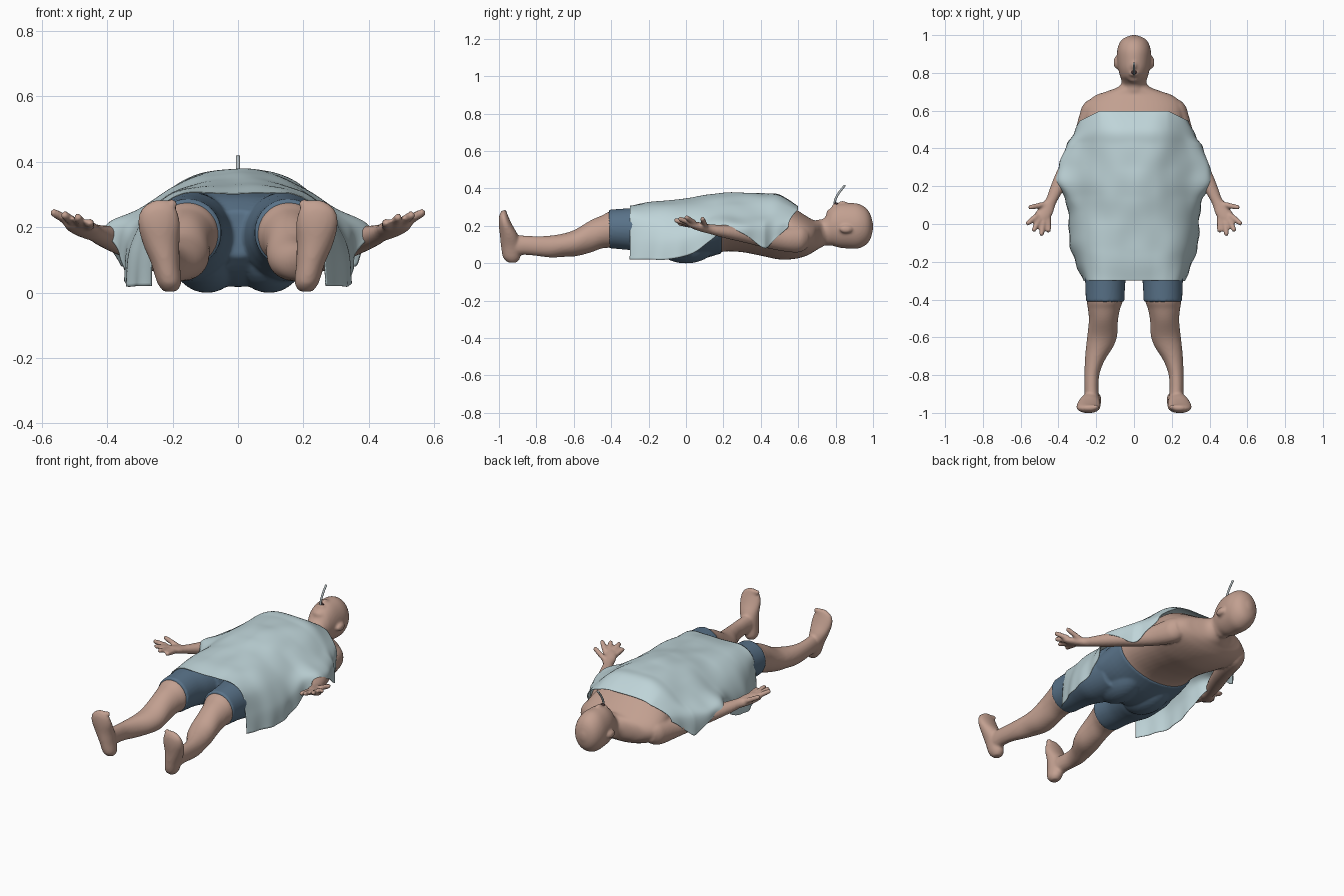
import bpy, bmesh, math
from mathutils import Vector, Matrix, noise

Y, Z = Vector((0, 1, 0)), Vector((0, 0, 1))


def material(name, rgb):
    m = bpy.data.materials.new(name)
    m.diffuse_color = (*rgb, 1)
    return m


skin = material("skin", (0.54, 0.35, 0.28))
cloth = material("pale_cloth", (0.52, 0.66, 0.69))
navy = material("blue_cloth", (0.10, 0.17, 0.25))
grey = material("tube_grey", (0.45, 0.50, 0.52))
dark = material("dark", (0.06, 0.03, 0.03))


def spline(keys, n):
    """Catmull-Rom through tuples, n samples per span."""
    out = []
    for i in range(len(keys) - 1):
        q = [keys[max(i - 1, 0)], keys[i], keys[i + 1], keys[min(i + 2, len(keys) - 1)]]
        for k in range(n):
            t = k / n
            out.append(tuple(
                0.5 * (2 * b + (c - a) * t + (2 * a - 5 * b + 4 * c - d) * t * t
                       + (3 * b - a - 3 * c + d) * t ** 3)
                for a, b, c, d in zip(*q)))
    out.append(tuple(keys[-1]))
    return out


def loft(bm, keys, d=Y, side=1, seg=32, n=4):
    """Closed tube of ellipses; keys are (x, y, z, r1, r2)."""
    d = d.normalized()
    u = d.cross(Z if abs(d.z) < 0.9 else Y).normalized()
    v = d.cross(u)
    rings = []
    for x, y, z, r1, r2 in spline(keys, n):
        ring = []
        for k in range(seg):
            a = 2 * math.pi * k / seg
            p = Vector((x, y, z)) + u * max(r1, .002) * math.cos(a) + v * max(r2, .002) * math.sin(a)
            ring.append(bm.verts.new((p.x * side, p.y, p.z)))
        rings.append(ring)
    for a, b in zip(rings, rings[1:]):
        for k in range(seg):
            j = (k + 1) % seg
            bm.faces.new((a[k], a[j], b[j], b[k]))
    bm.faces.new(rings[0])
    bm.faces.new(rings[-1])


def rod(bm, p, q, r, side):
    p, q = Vector(p), Vector(q)
    stops = ((0, .6), (.1, 1), (.5, .95), (.9, .85), (1, .45))
    loft(bm, [(*p.lerp(q, t), r * s, r * s) for t, s in stops], q - p, side, 12, 2)


def ball(bm, c, r):
    bmesh.ops.create_uvsphere(bm, u_segments=24, v_segments=16, radius=1,
                              matrix=Matrix.Translation(c) @ Matrix.Diagonal((*r, 1)))


def finish(name, bm, mat, voxel=0, smooth=0):
    bmesh.ops.recalc_face_normals(bm, faces=bm.faces)
    for f in bm.faces:
        f.smooth = True
    me = bpy.data.meshes.new(name)
    bm.to_mesh(me)
    bm.free()
    me.materials.append(mat)
    ob = bpy.data.objects.new(name, me)
    bpy.context.collection.objects.link(ob)
    if voxel:
        m = ob.modifiers.new("fuse", 'REMESH')
        m.mode, m.voxel_size, m.use_smooth_shade = 'VOXEL', voxel, True
        m = ob.modifiers.new("soften", 'SMOOTH')
        m.factor, m.iterations = 0.5, smooth
    return ob


# Body: torso, head, then mirrored arms and legs fused together
bm = bmesh.new()
loft(bm, [(0, .755, .165, .06, .06), (0, .725, .157, .085, .072), (0, .70, .15, .15, .078),
          (0, .68, .145, .205, .086), (0, .64, .146, .25, .108), (0, .58, .158, .262, .135),
          (0, .50, .180, .25, .160), (0, .40, .196, .238, .156), (0, .30, .207, .24, .148),
          (0, .20, .21, .25, .148), (0, .10, .18, .25, .145), (0, 0, .165, .24, .135)], seg=48)
loft(bm, [(0, .70, .162, .072, .07), (0, .735, .168, .066, .07), (0, .76, .182, .066, .09),
          (0, .78, .197, .073, .103), (0, .82, .201, .083, .118), (0, .87, .2, .089, .122),
          (0, .92, .198, .089, .12), (0, .96, .197, .076, .1), (0, .985, .195, .052, .068),
          (0, 1.0, .195, .012, .015)], seg=40)
ball(bm, (0, .838, .316), (.014, .026, .018))     # nose
ball(bm, (0, .797, .304), (.026, .016, .016))     # lips
ball(bm, (0, .77, .265), (.034, .02, .024))       # chin
for s in (1, -1):
    ball(bm, (s * .094, .855, .182), (.014, .034, .022))   # ear
    # arm and palm
    loft(bm, [(.205, .655, .135, .04, .045), (.215, .625, .13, .058, .066),
              (.228, .58, .127, .06, .07), (.255, .50, .127, .056, .06),
              (.30, .40, .138, .052, .05), (.34, .32, .151, .05, .043),
              (.375, .25, .163, .047, .039), (.41, .18, .173, .039, .032),
              (.432, .135, .181, .033, .027), (.455, .10, .188, .039, .025),
              (.475, .06, .198, .047, .023), (.488, .03, .206, .043, .019),
              (.492, .014, .208, .032, .012)], side=s)
    # fingers and thumb
    for p, q in (((.455, .045, .2), (.452, -.045, .215)), ((.477, .035, .205), (.491, -.064, .232)),
                 ((.497, .035, .21), (.534, -.04, .24)), ((.508, .048, .213), (.57, -.002, .248)),
                 ((.465, .105, .193), (.559, .086, .242))):
        rod(bm, p, q, .0155, s)
    # leg, with the calf fuller on the inside
    loft(bm, [(.152, -.25, .18, .09, .092), (.154, -.39, .181, .097, .098),
              (.159, -.45, .167, .085, .088), (.162, -.51, .143, .077, .086),
              (.168, -.59, .109, .079, .072), (.182, -.65, .097, .072, .063),
              (.207, -.72, .089, .053, .059), (.222, -.79, .091, .040, .053),
              (.225, -.86, .096, .037, .051), (.223, -.91, .095, .037, .054),
              (.22, -.945, .085, .03, .045)], side=s)
    # foot, toes up and leaning outward
    loft(bm, [(.208, -.928, .003, .02, .022), (.210, -.932, .03, .037, .046),
              (.222, -.937, .09, .044, .052), (.235, -.947, .15, .056, .048),
              (.241, -.965, .205, .064, .036), (.242, -.974, .245, .058, .026),
              (.239, -.975, .268, .042, .018), (.234, -.973, .283, .02, .009)], Z, s)
    for i in range(5):                                     # toes
        ball(bm, (s * (.200 + .021 * i), -.97, .270 - .004 * i * i),
             (.014 - .0008 * i, .014, .016))
finish("body", bm, skin, .0075, 4)

# Shorts: waist, buttocks and two leg tubes
bm = bmesh.new()
loft(bm, [(0, .19, .207, .259, .154), (0, .08, .177, .266, .155), (0, -.02, .165, .262, .145),
          (0, -.10, .17, .22, .12), (0, -.17, .18, .12, .07)], seg=48)
for s in (1, -1):
    ball(bm, (s * .095, .0, .115), (.11, .17, .116))
    loft(bm, [(.14, .02, .17, .12, .14), (.144, -.13, .171, .132, .135),
              (.15, -.22, .178, .122, .121), (.152, -.30, .182, .107, .112),
              (.153, -.412, .183, .102, .103)], side=s, seg=40)
finish("shorts", bm, navy, .0075, 3)

# Draped sheet: half cross-sections (y, ridge z, then x, z pairs down to the hem)
drape = [
    (.598, .303, .10, .301, .17, .288, .225, .26, .270, .225, .288, .19),
    (.500, .368, .10, .362, .18, .328, .250, .270, .312, .20, .325, .12),
    (.420, .372, .10, .365, .19, .325, .270, .26, .345, .195, .355, .08),
    (.320, .374, .11, .362, .20, .320, .300, .25, .382, .20, .392, .15),
    (.220, .376, .11, .362, .20, .318, .290, .26, .380, .22, .412, .185),
    (.130, .366, .11, .352, .20, .308, .280, .25, .345, .20, .362, .12),
    (.030, .347, .11, .338, .20, .303, .280, .24, .335, .15, .345, .05),
    (-.10, .333, .11, .328, .20, .305, .275, .24, .328, .13, .340, .02),
    (-.20, .320, .10, .318, .19, .302, .260, .24, .298, .13, .310, .02),
    (-.30, .302, .08, .304, .17, .301, .240, .25, .262, .13, .268, .02)]
bm = bmesh.new()
rows = []
for r in spline(drape, 9):
    y = r[0]
    half = [(0, r[1])] + list(zip(r[2::2], r[3::2]))
    full = [(-x, z) for x, z in half[:0:-1]] + half
    pts = spline(full, 7)
    row = []
    for k, (x, z) in enumerate(pts):
        t = abs(2 * k / (len(pts) - 1) - 1)
        side = 1 if k * 2 > len(pts) else -1
        x += side * t ** 5 * .0035 * math.sin(55 * y + side + 3 * t)
        z += .007 * noise.noise((x * 9, y * 7, 3)) * (1 - t ** 4)
        edge = max(0, (y - .42) / .18) * .5 * max(0, abs(x) - .18)
        row.append(bm.verts.new((x, y - edge, z)))
    rows.append(row)
for a, b in zip(rows, rows[1:]):
    for k in range(len(a) - 1):
        bm.faces.new((a[k], b[k], b[k + 1], a[k + 1]))
sheet = finish("sheet", bm, cloth)
m = sheet.modifiers.new("thickness", 'SOLIDIFY')
m.thickness, m.offset = .003, 0

# Open mouth and breathing tube
bm = bmesh.new()
ball(bm, (0, .803, .315), (.015, .011, .01))
finish("mouth", bm, dark)
bm = bmesh.new()
loft(bm, [(0, .793, .29, .006, .006), (0, .797, .335, .006, .006), (0, .817, .375, .006, .006),
          (0, .85, .417, .006, .006)], Vector((0, .45, .9)), seg=16)
finish("breathing_tube", bm, grey)
